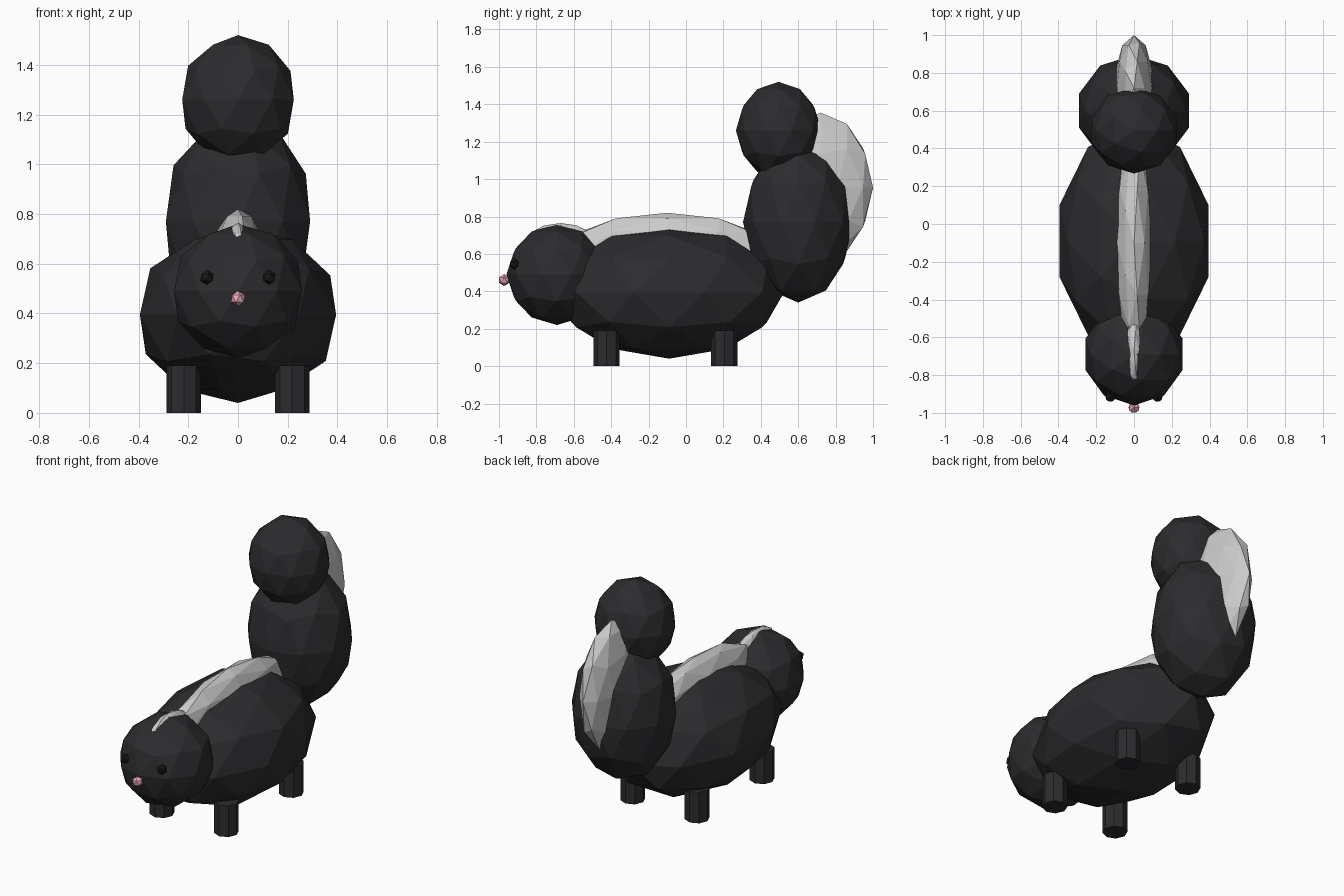
import bpy

if "Cube" in bpy.data.objects:
    bpy.data.objects.remove(bpy.data.objects["Cube"])


def material(name, rgb):
    m = bpy.data.materials.new(name)
    m.diffuse_color = (*rgb, 1)
    m.use_nodes = True
    m.node_tree.nodes["Principled BSDF"].inputs["Base Color"].default_value = m.diffuse_color
    return m


black = material("black_fur", (0.025, 0.025, 0.028))
white = material("white_fur", (0.85, 0.85, 0.85))
pink = material("pink", (0.85, 0.4, 0.48))
dark = material("eye_black", (0.01, 0.01, 0.01))


def blob(name, loc, radii, mat, sub=2):
    """Flat-faced ellipsoid made from an icosphere."""
    bpy.ops.mesh.primitive_ico_sphere_add(subdivisions=sub, radius=1, location=loc)
    o = bpy.context.object
    o.name = name
    o.scale = radii
    bpy.ops.object.transform_apply(location=False, rotation=False, scale=True)
    o.data.materials.append(mat)
    return o


# Body and head
blob("body", (0, -0.09, 0.395), (0.415, 0.615, 0.355), black)
blob("head", (0, -0.69, 0.49), (0.27, 0.27, 0.27), black)

# Raised bushy tail
blob("tail_base", (0, 0.6, 0.77), (0.305, 0.295, 0.43), black)
blob("tail_tip", (0, 0.495, 1.26), (0.236, 0.228, 0.26), black)

# White stripes
blob("back_stripe", (0, -0.1, 0.62), (0.105, 0.55, 0.2), white)
blob("head_stripe", (0, -0.67, 0.68), (0.048, 0.175, 0.085), white)
blob("tail_stripe", (0, 0.72, 0.955), (0.105, 0.28, 0.4), white)

# Face
blob("nose", (0, -0.972, 0.46), (0.032, 0.032, 0.032), pink, 1)
for side, s in (("left", 1), ("right", -1)):
    blob(side + "_eye", (s * 0.125, -0.915, 0.545), (0.03, 0.03, 0.03), dark, 1)

# Legs
for side, x in (("left", 0.218), ("right", -0.218)):
    for end, y in (("front", -0.425), ("back", 0.205)):
        bpy.ops.mesh.primitive_cylinder_add(vertices=8, radius=0.07, depth=0.19,
                                            location=(x, y, 0.095))
        leg = bpy.context.object
        leg.name = f"{end}_{side}_leg"
        leg.data.materials.append(black)
